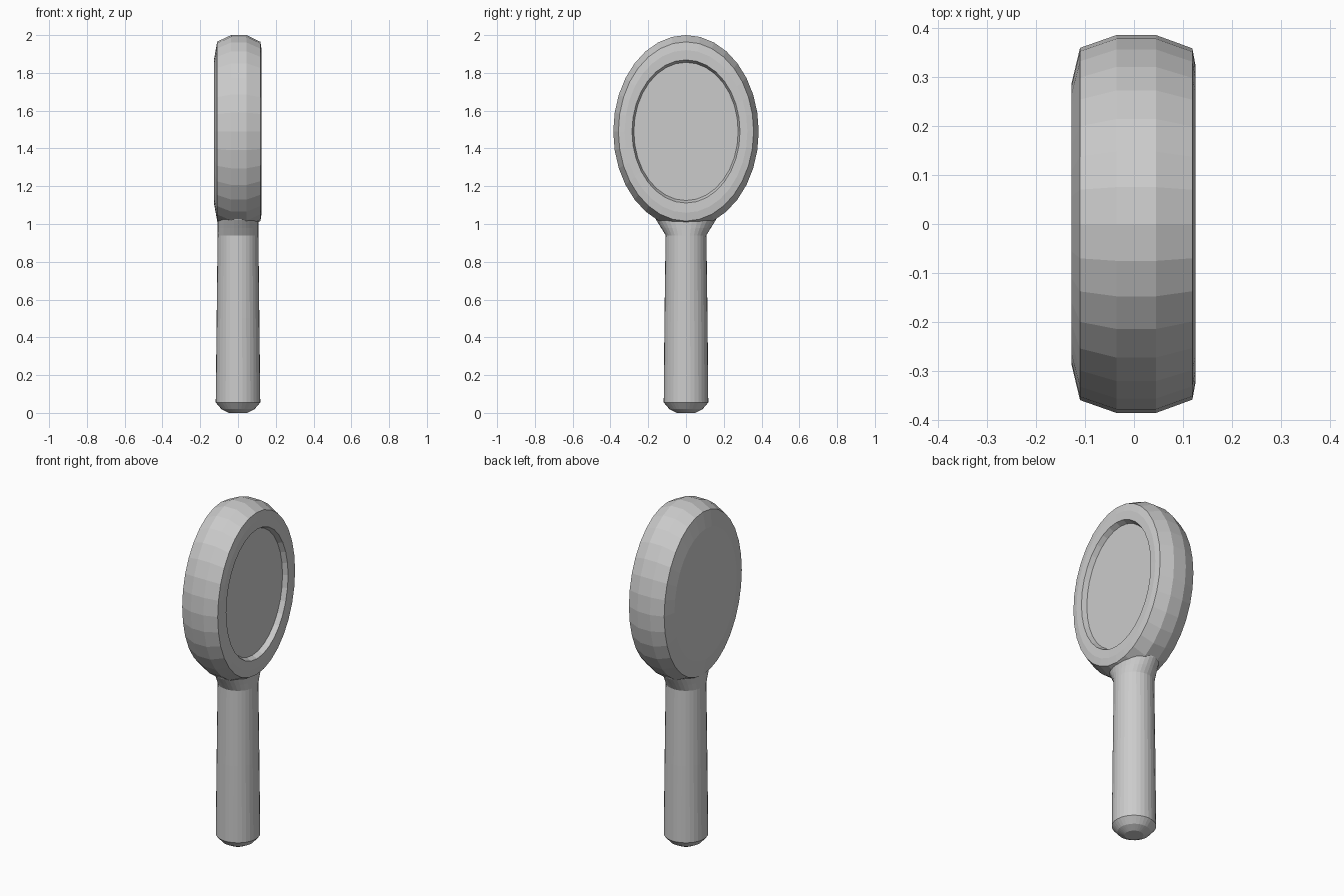
import bpy, bmesh, math

if "Cube" in bpy.data.objects:
    bpy.data.objects.remove(bpy.data.objects["Cube"])

SEG = 32

def loft(name, rings, point):
    """Bridge successive closed rings and cap both ends."""
    bm = bmesh.new()
    loops = []
    for r in rings:
        loops.append([bm.verts.new(point(r, 2 * math.pi * i / SEG)) for i in range(SEG)])
    for a, b in zip(loops, loops[1:]):
        for i in range(SEG):
            j = (i + 1) % SEG
            bm.faces.new((a[i], a[j], b[j], b[i]))
    bm.faces.new(loops[0])
    bm.faces.new(loops[-1])
    bmesh.ops.recalc_face_normals(bm, faces=bm.faces)
    mesh = bpy.data.meshes.new(name)
    bm.to_mesh(mesh)
    bm.free()
    ob = bpy.data.objects.new(name, mesh)
    bpy.context.collection.objects.link(ob)
    return ob

# Oval head: (x, half width), from the back face round to the recessed mirror
head = [(-0.127, 0.288), (-0.11, 0.359), (-0.036, 0.385), (0.045, 0.385),
        (0.119, 0.358), (0.125, 0.325), (0.124, 0.286), (0.095, 0.276)]
loft("mirror_head", head,
     lambda r, t: (r[0], r[1] * math.sin(t), 1.49 + r[1] * 1.325 * math.cos(t)))

# Handle with rounded foot and flared neck: (z, half depth x, half width y)
handle = [(0.0, 0.05, 0.05), (0.02, 0.088, 0.088), (0.055, 0.118, 0.118),
          (0.5, 0.113, 0.114), (0.94, 0.108, 0.108),
          (0.98, 0.108, 0.132), (1.02, 0.108, 0.157), (1.04, 0.104, 0.165)]
loft("handle", handle,
     lambda r, t: (r[1] * math.cos(t), r[2] * math.sin(t), r[0]))
